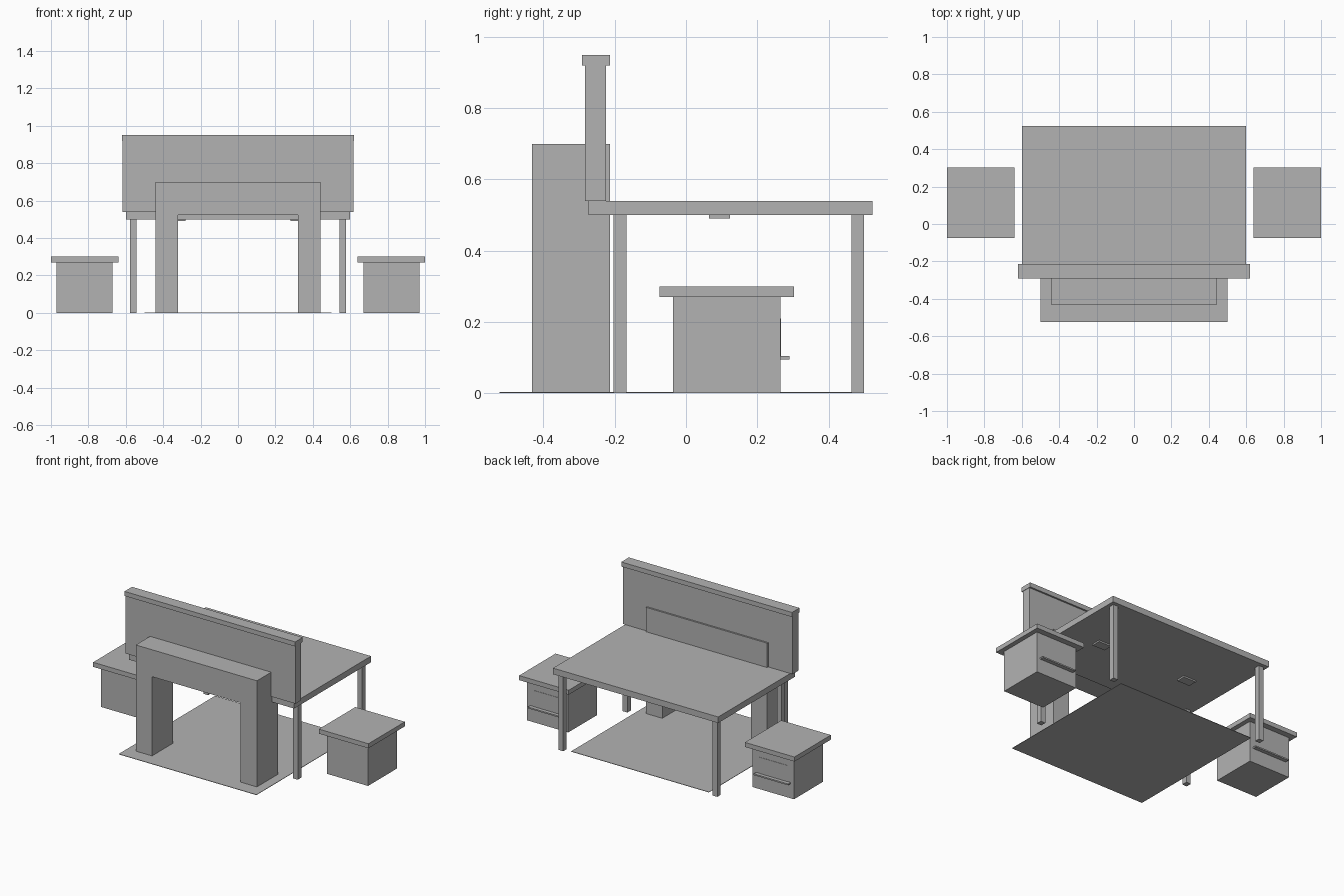
import bpy, bmesh

if "Cube" in bpy.data.objects:
    bpy.data.objects.remove(bpy.data.objects["Cube"])

grey = bpy.data.materials.new("plain_grey")
grey.diffuse_color = (0.45, 0.45, 0.45, 1)
grey.use_nodes = True
grey.node_tree.nodes["Principled BSDF"].inputs["Base Color"].default_value = grey.diffuse_color


def finish(name, bm):
    bmesh.ops.recalc_face_normals(bm, faces=bm.faces)
    me = bpy.data.meshes.new(name)
    bm.to_mesh(me)
    bm.free()
    me.materials.append(grey)
    ob = bpy.data.objects.new(name, me)
    bpy.context.collection.objects.link(ob)
    return ob


def box(name, x, y, z):
    bm = bmesh.new()
    bmesh.ops.create_cube(bm, size=1)
    for v in bm.verts:
        v.co = [r[0] if c < 0 else r[1] for c, r in zip(v.co, (x, y, z))]
    return finish(name, bm)


def prism(name, profile, y):
    # Extrude an x-z outline along y
    bm = bmesh.new()
    face = bm.faces.new([bm.verts.new((px, y[0], pz)) for px, pz in profile])
    ext = bmesh.ops.extrude_face_region(bm, geom=[face])["geom"]
    verts = [g for g in ext if isinstance(g, bmesh.types.BMVert)]
    bmesh.ops.translate(bm, verts=verts, vec=(0, y[1] - y[0], 0))
    return finish(name, bm)


# Top slab, upright panel and its cap
box("top_slab", (-0.60, 0.60), (-0.274, 0.523), (0.50, 0.54))
box("back_panel", (-0.617, 0.617), (-0.284, -0.225), (0.54, 0.92))
box("back_panel_cap", (-0.62, 0.62), (-0.292, -0.214), (0.92, 0.95))

# Arch standing against the panel
half = [(0.44, 0), (0.44, 0.70)]
inner = [(0.322, 0.523), (0.322, 0)]
right = half + [(-x, z) for x, z in reversed(half)]
left = [(-x, z) for x, z in reversed(inner)] + inner
prism("arch", right + left, (-0.432, -0.214))

# Thin floor mat
box("floor_mat", (-0.5, 0.5), (-0.523, 0.477), (0, 0.003))

# Mirrored parts: legs, underside pads, side cabinets
for side, s in (("left", -1), ("right", 1)):
    def pair(name, x, y, z):
        box(side + "_" + name, sorted((s * x[0], s * x[1])), y, z)

    pair("front_leg", (0.543, 0.577), (-0.204, -0.167), (0, 0.50))
    pair("back_leg", (0.543, 0.577), (0.465, 0.499), (0, 0.50))
    pair("underside_pad", (0.28, 0.372), (0.064, 0.124), (0.49, 0.50))
    pair("cabinet_body", (0.67, 0.97), (-0.036, 0.265), (0, 0.27))
    pair("cabinet_top", (0.64, 1.0), (-0.075, 0.303), (0.27, 0.30))
    pair("drawer_plate", (0.72, 0.92), (0.265, 0.267), (0.10, 0.21))
    pair("drawer_handle", (0.695, 0.945), (0.265, 0.291), (0.095, 0.104))
